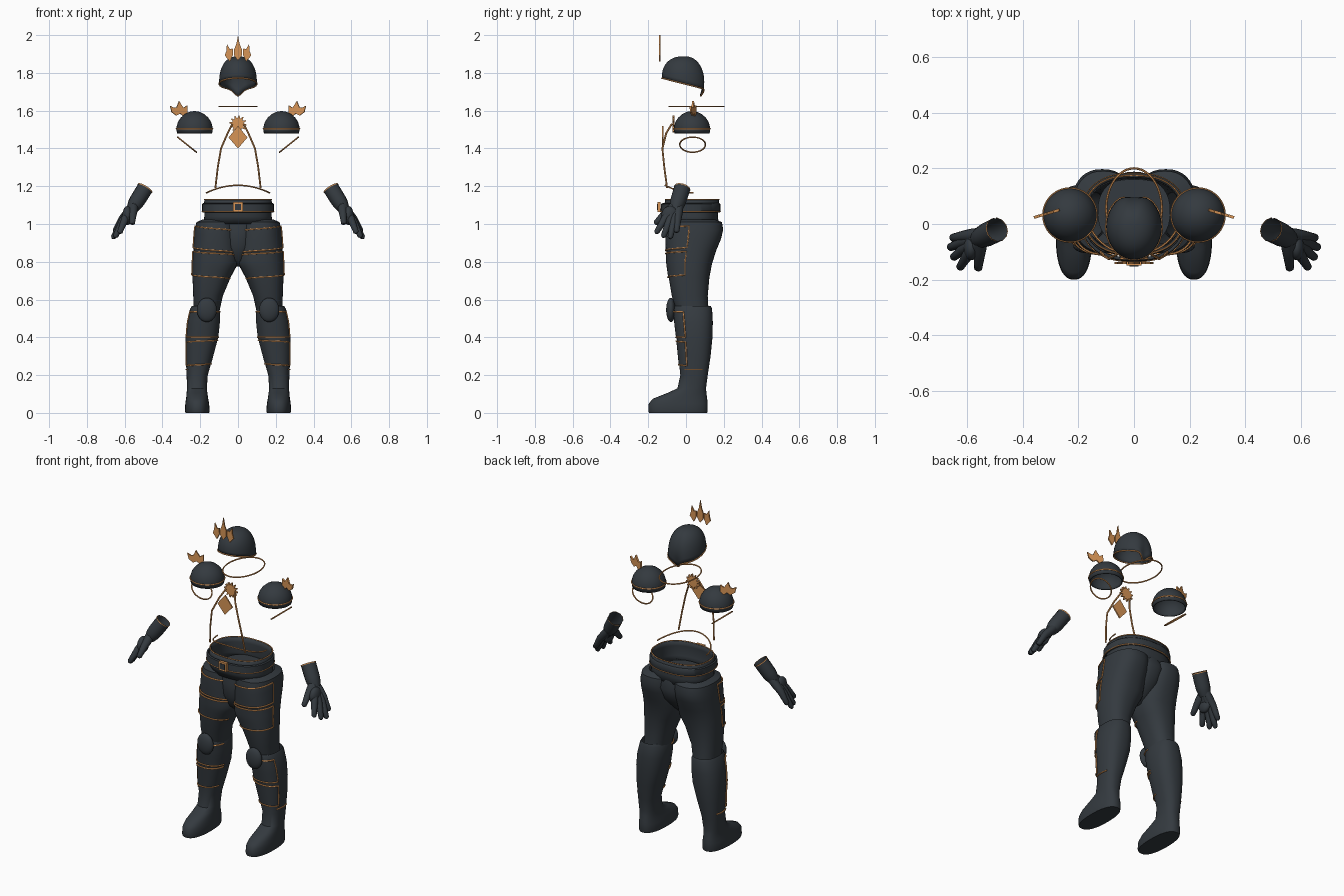
import bpy, bmesh, math
from math import sin, cos, pi, radians
from mathutils import Vector

default = bpy.data.objects.get("Cube")
if default:
    bpy.data.objects.remove(default)


def material(name, colour):
    m = bpy.data.materials.new(name)
    m.use_nodes = True
    m.diffuse_color = colour
    m.node_tree.nodes["Principled BSDF"].inputs["Base Color"].default_value = colour
    return m


SLATE = material("dark slate", (0.034, 0.042, 0.05, 1))
COPPER = material("copper", (0.68, 0.3, 0.095, 1))


def finish(name, mesh, mat, mirror=False, thick=0.0, smooth=True):
    """Wrap a mesh as an object with shading, wall thickness and mirroring."""
    mesh.materials.clear()
    mesh.materials.append(mat)
    if smooth:
        mesh.shade_smooth()
        mesh.set_sharp_from_angle(angle=radians(45))
    ob = bpy.data.objects.new(name, mesh)
    bpy.context.collection.objects.link(ob)
    if thick:
        mod = ob.modifiers.new("wall", "SOLIDIFY")
        mod.thickness, mod.offset = thick, -1
    if mirror:
        ob.modifiers.new("mirror", "MIRROR")
    return ob


def to_mesh(name, bm):
    bmesh.ops.recalc_face_normals(bm, faces=bm.faces)
    mesh = bpy.data.meshes.new(name)
    bm.to_mesh(mesh)
    bm.free()
    return mesh


def loft(name, rings, mat, closed=True, cap_first=False, cap_last=False, **kw):
    bm = bmesh.new()
    rows = [[bm.verts.new(p) for p in r] for r in rings]
    n = len(rows[0])
    for a, b in zip(rows, rows[1:]):
        for i in range(n if closed else n - 1):
            j = (i + 1) % n
            bm.faces.new((a[i], a[j], b[j], b[i]))
    if cap_first:
        bm.faces.new(rows[0])
    if cap_last:
        bm.faces.new(rows[-1])
    bmesh.ops.remove_doubles(bm, verts=bm.verts, dist=0.0001)
    return finish(name, to_mesh(name, bm), mat, **kw)


def tube(name, pts, radius, mat=COPPER, radii=None, cyclic=False, caps=True, **kw):
    cu = bpy.data.curves.new(name, "CURVE")
    cu.dimensions, cu.bevel_depth, cu.use_fill_caps = "3D", radius, caps
    cu.bevel_resolution = 1 if radius < 0.01 else 4
    sp = cu.splines.new("POLY")
    sp.points.add(len(pts) - 1)
    for i, p in enumerate(pts):
        sp.points[i].co = (*p, 1)
        sp.points[i].radius = radii[i] if radii else 1
    sp.use_cyclic_u = cyclic
    temp = bpy.data.objects.new("temp", cu)
    mesh = bpy.data.meshes.new_from_object(temp)
    bpy.data.objects.remove(temp)
    return finish(name, mesh, mat, **kw)


def plate(name, outline, thick, mat=COPPER, **kw):
    """Extrude a flat outline of 3D points along its normal."""
    bm = bmesh.new()
    face = bm.faces.new([bm.verts.new(p) for p in outline])
    face.normal_update()
    push = face.normal * thick
    ext = bmesh.ops.extrude_face_region(bm, geom=[face])
    bmesh.ops.translate(bm, vec=push, verts=[v for v in ext["geom"] if isinstance(v, bmesh.types.BMVert)])
    return finish(name, to_mesh(name, bm), mat, smooth=False, **kw)


def ball(name, centre, size, mat=SLATE, **kw):
    bm = bmesh.new()
    bmesh.ops.create_uvsphere(bm, u_segments=24, v_segments=14, radius=1)
    bmesh.ops.scale(bm, vec=size, verts=bm.verts)
    bmesh.ops.translate(bm, vec=centre, verts=bm.verts)
    return finish(name, to_mesh(name, bm), mat, **kw)


# Sections are (z, x_min, x_max, y_min, y_max)
def point(sec, a, grow=0.0):
    z, x0, x1, y0, y1 = sec
    c, s = cos(a), sin(a)
    return Vector(((x0 + x1) / 2 + ((x1 - x0) / 2 + grow) * math.copysign(abs(c) ** 0.84, c),
                   (y0 + y1) / 2 + ((y1 - y0) / 2 + grow) * math.copysign(abs(s) ** 0.84, s), z))


def section_rings(secs, n=40):
    return [[point(s, 2 * pi * i / n) for i in range(n)] for s in secs]


def on_surface(secs, z, a, grow):
    for hi, lo in zip(secs, secs[1:]):
        if hi[0] >= z >= lo[0]:
            t = (hi[0] - z) / (hi[0] - lo[0])
            return point([h + (l - h) * t for h, l in zip(hi, lo)], a, grow)


def armour_panel(name, secs, top, bottom, a0, a1, sag):
    """Raised plate hugging a limb, edged with trim."""
    n, rows = 24, 6

    def spot(i, r, grow):
        z = top + (bottom - top) * r / rows - sag * (1 - i / n)
        return on_surface(secs, z, radians(a0 + (a1 - a0) * i / n), grow)

    grid = [[spot(i, r, 0.003) for i in range(n + 1)] for r in range(rows + 1)]
    loft(name, grid, SLATE, closed=False, mirror=True)
    edge = [spot(i, 0, 0.004) for i in range(n + 1)] + [spot(n, r, 0.004) for r in range(1, rows)]
    edge += [spot(i, rows, 0.004) for i in range(n, -1, -1)]
    tube(name + "_trim", edge, 0.004, mirror=True)


# Trousers
leg = [(1.025, 0.02, 0.185, -0.07, 0.15), (1.01, 0, 0.22, -0.1, 0.19), (0.97, 0, 0.227, -0.106, 0.197),
       (0.92, 0, 0.231, -0.106, 0.185), (0.86, 0, 0.235, -0.104, 0.16), (0.79, 0, 0.239, -0.102, 0.138),
       (0.72, 0.038, 0.241, -0.092, 0.124), (0.62, 0.08, 0.237, -0.075, 0.115), (0.53, 0.1, 0.235, -0.05, 0.12)]
loft("trouser_leg", section_rings(leg), SLATE, mirror=True)
pelvis = [(1.03, -0.13, 0.13, -0.08, 0.168), (0.96, -0.11, 0.11, -0.095, 0.188), (0.88, -0.09, 0.09, -0.09, 0.155),
          (0.81, -0.06, 0.06, -0.06, 0.09), (0.775, -0.015, 0.015, -0.02, 0.05)]
loft("trouser_seat", section_rings(pelvis), SLATE, cap_first=True, cap_last=True)
armour_panel("upper_thigh_panel", leg, 0.99, 0.875, -172, -8, 0.03)
armour_panel("lower_thigh_panel", leg, 0.855, 0.73, -160, -8, 0.02)

# Boots
boot = [(0.565, 0.105, 0.245, -0.06, 0.132), (0.55, 0.097, 0.254, -0.066, 0.138), (0.48, 0.096, 0.271, -0.06, 0.142),
        (0.4, 0.105, 0.278, -0.05, 0.14), (0.3, 0.132, 0.277, -0.04, 0.13), (0.2, 0.16, 0.272, -0.03, 0.115),
        (0.13, 0.165, 0.27, -0.045, 0.106), (0.105, 0.162, 0.272, -0.1, 0.108), (0.075, 0.158, 0.275, -0.175, 0.112),
        (0.05, 0.153, 0.279, -0.197, 0.115), (0.012, 0.15, 0.281, -0.2, 0.115), (0, 0.153, 0.278, -0.196, 0.112)]
loft("boot", section_rings(boot), SLATE, cap_last=True, mirror=True)
armour_panel("upper_shin_panel", boot, 0.535, 0.4, -165, -25, 0.0)
armour_panel("lower_shin_panel", boot, 0.375, 0.25, -165, -25, -0.01)
tube("boot_side_trim", [on_surface(boot, 0.23, radians(a), 0.002) for a in range(-35, 30, 8)], 0.004, mirror=True)

# Knee pads
ball("knee_pad", (0.165, -0.08, 0.545), (0.053, 0.025, 0.064), mirror=True)

# Waistband, belt and buckle
waist = [(1.13, -0.178, 0.178, -0.11, 0.175), (1.1, -0.18, 0.18, -0.115, 0.175),
         (1.04, -0.178, 0.178, -0.11, 0.168), (1.0, -0.185, 0.185, -0.1, 0.175)]
belt = [(1.11, -0.184, 0.184, -0.125, 0.178), (1.105, -0.19, 0.19, -0.132, 0.182),
        (1.065, -0.19, 0.19, -0.135, 0.182), (1.06, -0.184, 0.184, -0.125, 0.178)]
loft("waistband", section_rings(waist, 48), SLATE, thick=0.008)
loft("belt", section_rings(belt, 48), SLATE, thick=0.008)
tube("belt_trim", section_rings([belt[2]], 48)[0], 0.003, cyclic=True)
tube("waistband_trim", section_rings([waist[0]], 48)[0], 0.003, cyclic=True)


def box_outline(half, z, y):
    return [(sx * half, y, z + sz * half) for sx, sz in ((-1, -1), (1, -1), (1, 1), (-1, 1))]


plate("buckle", box_outline(0.027, 1.09, -0.134), 0.016)
plate("buckle_centre", box_outline(0.017, 1.09, -0.149), 0.004, SLATE)

# Shoulder domes with trim, flame and sleeve ring
dome = [(1.48, 0.093), (1.5, 0.096), (1.515, 0.095), (1.54, 0.088), (1.563, 0.073),
        (1.582, 0.051), (1.594, 0.026), (1.598, 0)]
circle = lambda r, z: [(0.23 + r * cos(2 * pi * i / 36), 0.032 + r * sin(2 * pi * i / 36), z) for i in range(36)]
loft("shoulder_dome", [circle(r, z) for z, r in dome], SLATE, thick=0.006, mirror=True)
tube("shoulder_trim", circle(0.096, 1.505), 0.004, cyclic=True, mirror=True)
flame = [(0.285, 1.568), (0.266, 1.59), (0.268, 1.627), (0.288, 1.615), (0.311, 1.65), (0.324, 1.618),
         (0.338, 1.615), (0.358, 1.626), (0.35, 1.592), (0.325, 1.574), (0.305, 1.585)]
plate("shoulder_flame", [(x, 0.045 - 0.3 * (x - 0.27), z) for x, z in flame], 0.01, mirror=True)
sleeve = [(0.27 + 0.05 * cos(a), 0.035 + 0.068 * sin(a), 1.42 + 0.04 * cos(a))
          for a in (2 * pi * i / 36 for i in range(36))]
tube("sleeve_ring", sleeve, 0.004, cyclic=True, mirror=True)


# Helmet: a dome whose rim drops to a pointed nape
def helmet_point(a, t):
    nape = max(0, sin(a)) ** 24
    rim = 1.742 - 0.03 * sin(a) - 0.034 * nape
    r = sin(t * pi / 2) ** 0.85 * (1 - 0.25 * nape * t ** 6)
    return (0.1 * r * cos(a), -0.01 + 0.118 * r * sin(a), rim + (1.888 - rim) * max(0, cos(t * pi / 2)) ** 0.85)


around = [2 * pi * i / 48 for i in range(48)]
loft("helmet", [[helmet_point(a, k / 14) for a in around] for k in range(15)], SLATE, thick=0.006)
tube("helmet_trim", [helmet_point(a, 1) for a in around], 0.004, cyclic=True)

# Crest of three flames
middle = [(0.021, 1.893), (0.02, 1.925), (0.008, 1.955)]
outline = [(0, 1.865)] + middle + [(0, 2.0)] + [(-x, z) for x, z in reversed(middle)]
plate("crest_middle_flame", [(x, -0.136, z) for x, z in outline], 0.008)
side = [(0.026, 1.895), (0.043, 1.86), (0.07, 1.892), (0.061, 1.918), (0.059, 1.953), (0.042, 1.925), (0.028, 1.93)]
plate("crest_side_flame", [(x, -0.136, z) for x, z in side], 0.008, mirror=True)

# Collar ring
tube("collar_ring", [(0.1 * cos(a), 0.055 + 0.145 * sin(a), 1.622) for a in around], 0.004, cyclic=True)

# Chest emblem, lapels and jacket hem
teeth = 12
gear = [((0.045 if i % 4 < 2 else 0.031) * sin(pi * (i + 0.5) / (2 * teeth)), -0.072,
         1.53 + (0.045 if i % 4 < 2 else 0.031) * cos(pi * (i + 0.5) / (2 * teeth))) for i in range(4 * teeth)]
plate("emblem_sun", gear, 0.01)
plate("emblem_diamond", [(0, -0.12, 1.4), (0.05, -0.12, 1.458), (0, -0.12, 1.52), (-0.05, -0.12, 1.458)], 0.008)
tube("lapel", [(0.03, -0.075, 1.53), (0.055, -0.105, 1.48), (0.09, -0.125, 1.4), (0.107, -0.115, 1.3),
               (0.12, -0.1, 1.19)], 0.005, mirror=True)
arc = [pi * i / 24 for i in range(25)]
tube("jacket_hem", [(0.167 * cos(a), 0.04 - 0.15 * sin(a), 1.165 + 0.04 * sin(a) ** 2) for a in arc], 0.004)

# Gloves: wide cuff, palm, fingers and thumb
top, wrist = Vector((0.492, -0.02, 1.19)), Vector((0.553, -0.05, 1.092))
along = lambda t: top.lerp(wrist, t)
tube("glove_cuff", [along(t) for t in (0, 0.35, 0.7, 0.88, 1.15)], 0.043, SLATE,
     radii=[1, 1, 0.98, 0.92, 0.7], caps=False, mirror=True)
tube("cuff_trim", [along(-0.015), along(0.035)], 0.0445, caps=False, mirror=True)
ball("palm", (0.585, -0.085, 1.045), (0.027, 0.045, 0.05), mirror=True)
tips = [(0.655, -0.05, 0.955), (0.664, -0.085, 0.922), (0.652, -0.122, 0.928), (0.628, -0.16, 0.95), (0.56, -0.165, 1.0)]
for k, tip in enumerate(tips):
    thumb = k == 4
    tip = Vector(tip)
    start = wrist + Vector((0, (tip.y + 0.1) * 0.25, 0))
    knuckle = start.lerp(tip, 0.5) + Vector((0 if thumb else 0.008, 0, 0.005))
    path = [start, start.lerp(knuckle, 0.5), knuckle, knuckle.lerp(tip, 0.5), knuckle.lerp(tip, 0.9), tip]
    tube("thumb" if thumb else "finger", path, 0.024, SLATE, radii=[1, 1, 0.85, 0.7, 0.6, 0.25], mirror=True)
